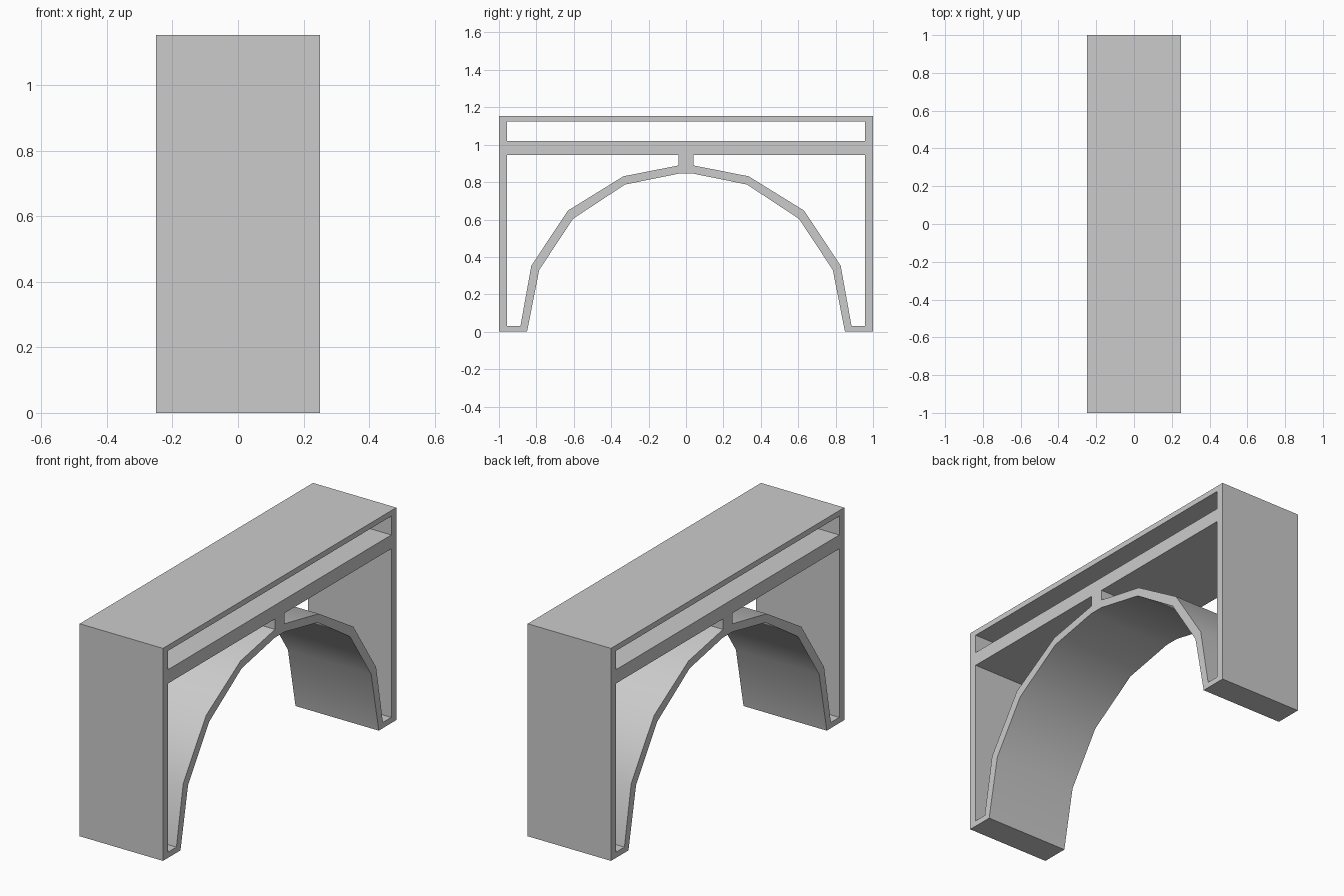
import bpy
import bmesh
from mathutils import Vector

cube = bpy.data.objects.get("Cube")
if cube:
    bpy.data.objects.remove(cube, do_unlink=True)

HALF_WIDTH = 0.25
TOP = 1.153
WALL = 0.957      # inner face of the end walls

concrete = bpy.data.materials.new("light_grey")
concrete.use_nodes = True
GREY = (0.6, 0.6, 0.6, 1)
concrete.diffuse_color = GREY
concrete.node_tree.nodes["Principled BSDF"].inputs["Base Color"].default_value = GREY


def mirrored(points):
    """Reversed copy of a profile on the other side of the centre."""
    return [(-y, z) for y, z in reversed(points)]


# Underside and upper side of the arch shell, from foot to crown
soffit = [(0.85, 0), (0.785, 0.33), (0.604, 0.604), (0.326, 0.787), (0.04, 0.845)]
extrados = [(0.885, 0.031), (0.827, 0.353), (0.631, 0.648), (0.335, 0.831), (0.04, 0.889)]

# Outer outline, the two spandrel openings and the long slot in the parapet
outline = [(1, TOP), (1, 0)] + soffit
outline += mirrored(outline)
spandrel = extrados + [(0.04, 0.946), (WALL, 0.946), (WALL, 0.031)]
slot = [(WALL, 1.021), (WALL, 1.123)]
slot += mirrored(slot)

# Fill the side profile and extrude it across the width
bm = bmesh.new()
for loop in (outline, spandrel, mirrored(spandrel), slot):
    verts = [bm.verts.new((-HALF_WIDTH, y, z)) for y, z in loop]
    for i, v in enumerate(verts):
        bm.edges.new((verts[i - 1], v))
bmesh.ops.triangle_fill(bm, use_beauty=True, edges=bm.edges[:], normal=Vector((-1, 0, 0)))
side = bmesh.ops.extrude_face_region(bm, geom=bm.faces[:], use_keep_orig=True)
moved = [g for g in side["geom"] if isinstance(g, bmesh.types.BMVert)]
bmesh.ops.translate(bm, verts=moved, vec=(2 * HALF_WIDTH, 0, 0))
bmesh.ops.recalc_face_normals(bm, faces=bm.faces[:])

mesh = bpy.data.meshes.new("arch_bridge_span")
bm.to_mesh(mesh)
bm.free()
mesh.materials.append(concrete)
span = bpy.data.objects.new("arch_bridge_span", mesh)
bpy.context.collection.objects.link(span)

# Smooth the curved shell, keep all corners crisp
bpy.ops.object.select_all(action="DESELECT")
span.select_set(True)
bpy.context.view_layer.objects.active = span
bpy.ops.object.shade_smooth_by_angle()
